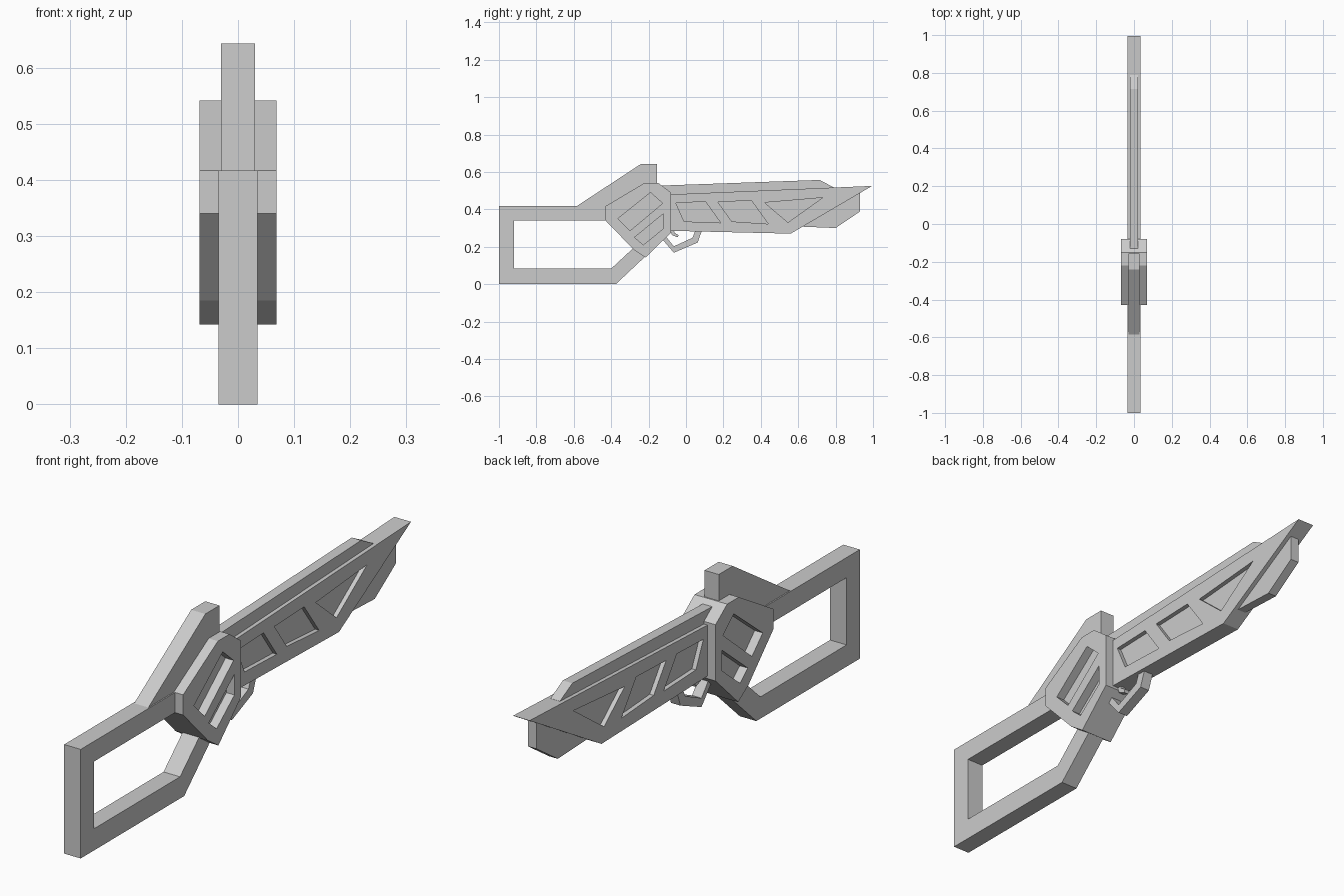
import bpy, bmesh

cube = bpy.data.objects.get("Cube")
if cube:
    bpy.data.objects.remove(cube, do_unlink=True)

gray = bpy.data.materials.new("light_gray")
gray.use_nodes = True
color = (0.6, 0.6, 0.6, 1)
gray.diffuse_color = color
gray.node_tree.nodes["Principled BSDF"].inputs["Base Color"].default_value = color


def slab(name, profile, x0, x1):
    """Extrude a side profile of (y, z) points from x0 to x1."""
    bm = bmesh.new()
    face = bm.faces.new([bm.verts.new((x0, y, z)) for y, z in profile])
    ext = bmesh.ops.extrude_face_region(bm, geom=[face])
    verts = [v for v in ext["geom"] if isinstance(v, bmesh.types.BMVert)]
    bmesh.ops.translate(bm, verts=verts, vec=(x1 - x0, 0, 0))
    bmesh.ops.recalc_face_normals(bm, faces=bm.faces)
    mesh = bpy.data.meshes.new(name)
    bm.to_mesh(mesh)
    bm.free()
    mesh.materials.append(gray)
    obj = bpy.data.objects.new(name, mesh)
    bpy.context.collection.objects.link(obj)
    return obj


def part(name, profile, half):
    return slab(name, profile, -half, half)


def recess(obj, profiles, floor):
    """Cut pockets into both sides down to the floor distance."""
    for profile in profiles:
        for side in (-1, 1):
            cutter = slab("pocket_cutter", profile, side * floor, side * 0.2)
            cutter.hide_render = True
            mod = obj.modifiers.new("pocket", "BOOLEAN")
            mod.operation = "DIFFERENCE"
            mod.solver = "EXACT"
            mod.object = cutter
            bpy.context.view_layer.objects.active = obj
            bpy.ops.object.modifier_apply(modifier=mod.name)
            bpy.data.objects.remove(cutter, do_unlink=True)


# Open frame stock, its two arms ending inside the receiver
part("stock", [(-1, 0), (-.375, 0), (-.21, .155), (-.26, .213), (-.40, .083),
               (-.92, .083), (-.92, .34), (-.39, .34), (-.39, .417), (-1, .417)], .035)

# Receiver with two slanted slots per side
receiver = part("receiver", [(-.43, .417), (-.22, .542), (-.15, .542), (-.08, .49),
                             (-.08, .275), (-.217, .142), (-.28, .185), (-.43, .34)], .069)
recess(receiver, [
    [(-.365, .35), (-.19, .49), (-.125, .432), (-.30, .285)],
    [(-.275, .25), (-.12, .377), (-.12, .298), (-.228, .21)],
], .035)

# Sloping rear sight block
part("sight_block", [(-.595, .41), (-.24, .643), (-.155, .643), (-.155, .45), (-.40, .40)], .03)

# Barrel body with pointed tip and three windows per side
barrel = part("barrel_body", [(-.12, .478), (.995, .525), (.56, .27), (-.12, .286)], .035)
recess(barrel, [
    [(-.055, .435), (.105, .44), (.185, .328), (-.01, .335)],
    [(.17, .44), (.35, .446), (.44, .322), (.245, .335)],
    [(.42, .436), (.73, .462), (.545, .33)],
], .018)

# Top rail and lower blade
part("top_rail", [(-.13, .527), (.715, .557), (.79, .517), (.79, .49), (-.13, .45)], .02)
part("lower_blade", [(.55, .31), (.80, .30), (.93, .388), (.93, .50), (.60, .42)], .018)

# Trigger guard and trigger
part("trigger_guard", [(-.14, .255), (-.065, .168), (.062, .222), (.09, .30), (.055, .30),
                       (.035, .248), (-.065, .202), (-.12, .27)], .02)
part("trigger", [(-.085, .30), (-.075, .262), (-.045, .25), (-.04, .262),
                 (-.062, .275), (-.065, .30)], .01)
